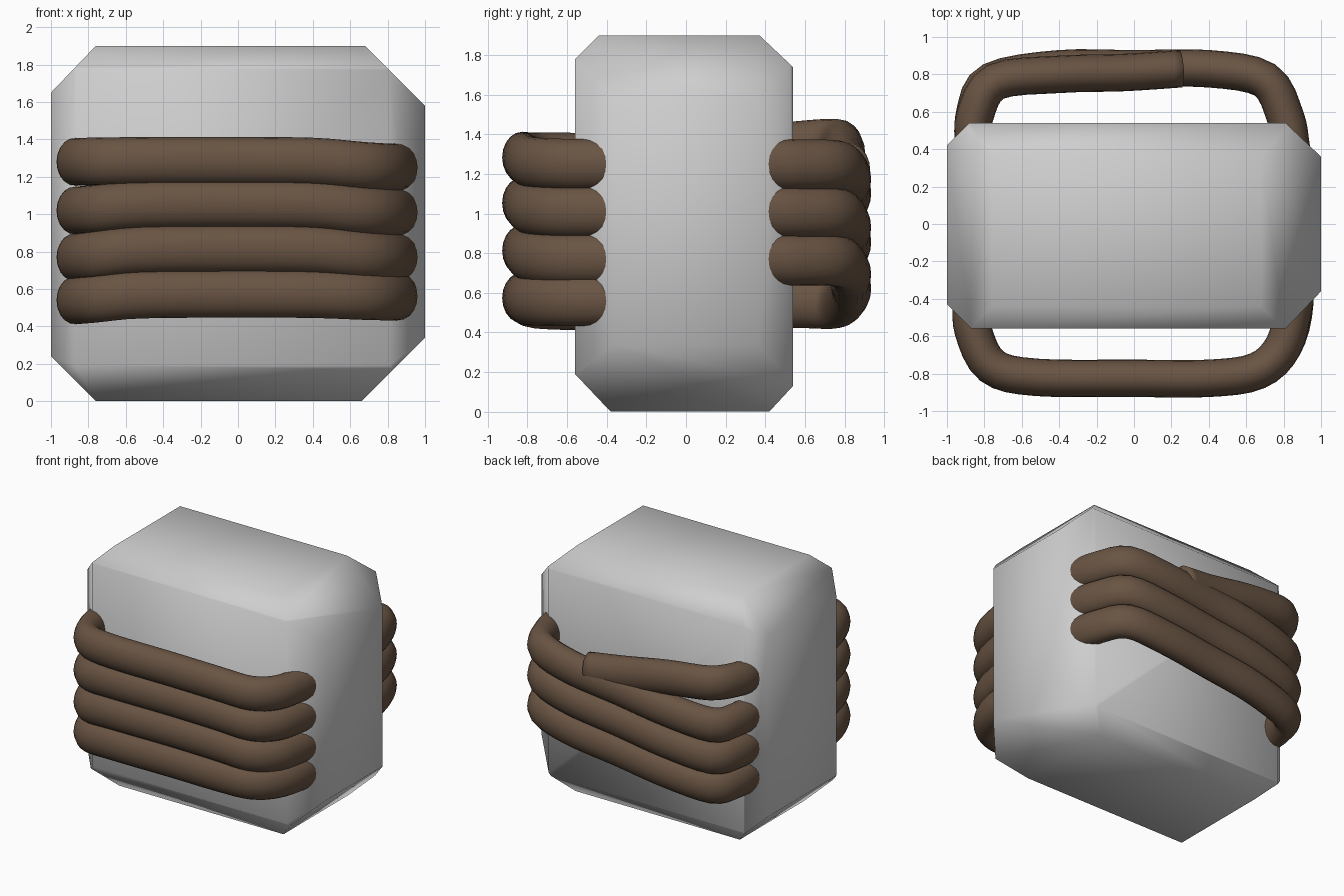
import bpy, bmesh, math
from mathutils import Vector

if "Cube" in bpy.data.objects:
    bpy.data.objects.remove(bpy.data.objects["Cube"])


def material(name, rgb):
    m = bpy.data.materials.new(name)
    m.diffuse_color = (*rgb, 1)
    m.use_nodes = True
    m.node_tree.nodes["Principled BSDF"].inputs["Base Color"].default_value = m.diffuse_color
    return m


def make_object(name, bm, mat):
    bmesh.ops.recalc_face_normals(bm, faces=bm.faces[:])
    for f in bm.faces:
        f.smooth = True
    me = bpy.data.meshes.new(name)
    bm.to_mesh(me)
    bm.free()
    me.materials.append(mat)
    ob = bpy.data.objects.new(name, me)
    bpy.context.collection.objects.link(ob)
    return ob


stone = material("pale stone", (0.62, 0.62, 0.62))
rope = material("brown rope", (0.14, 0.088, 0.056))

# Stone block: a box whose twelve edges are cut off unevenly
X, Y0, Y1, H = 1.0, -0.56, 0.54, 1.9
bm = bmesh.new()
bmesh.ops.create_cube(bm, size=1)
for v in bm.verts:
    v.co = (v.co.x * 2 * X, Y0 if v.co.y < 0 else Y1, 0 if v.co.z < 0 else H)
# each cut: the two axes of its plane and the two points it passes through
cuts = [
    (0, 2, (-1, 1.65), (-0.76, H)), (0, 2, (0.68, H), (1, 1.58)),
    (0, 2, (-1, 0.24), (-0.76, 0)), (0, 2, (0.66, 0), (1, 0.34)),
    (1, 2, (Y0, 1.78), (-0.44, H)), (1, 2, (0.37, H), (Y1, 1.74)),
    (1, 2, (Y0, 0.19), (-0.38, 0)), (1, 2, (0.42, 0), (Y1, 0.13)),
    (0, 1, (-1, 0.42), (-0.88, Y1)), (0, 1, (0.81, Y1), (1, 0.36)),
    (0, 1, (0.81, Y0), (1, -0.36)), (0, 1, (-1, -0.43), (-0.87, Y0)),
]
centre = Vector((0, 0, H / 2))
for a, b, p, q in cuts:
    co, no = Vector(centre), Vector((0, 0, 0))
    co[a], co[b] = p
    no[a], no[b] = q[1] - p[1], p[0] - q[0]
    if no.dot(co - centre) < 0:
        no = -no
    bmesh.ops.bisect_plane(bm, geom=bm.verts[:] + bm.edges[:] + bm.faces[:],
                           plane_co=co, plane_no=no, clear_outer=True)
    bmesh.ops.holes_fill(bm, edges=[e for e in bm.edges if e.is_boundary])
make_object("stone_block", bm, stone)

# Rope path: front run (left to right) and back run (right to left)
front = [(-0.87, -0.42), (-0.86, -0.57), (-0.76, -0.76), (-0.52, -0.82), (0, -0.825),
         (0.4, -0.825), (0.66, -0.785), (0.8, -0.65), (0.86, -0.42)]
back = [(0.84, 0.42), (0.81, 0.57), (0.7, 0.77), (0.4, 0.83), (0, 0.83),
        (-0.4, 0.83), (-0.76, 0.765), (-0.85, 0.6), (-0.86, 0.42)]
levels = [(1.28, 1.285, 1.25), (1.02, 1.055, 1.01), (0.77, 0.815, 0.77), (0.54, 0.575, 0.56)]


def blend(stops, t):
    i = min(int(t * (len(stops) - 1)), len(stops) - 2)
    k = t * (len(stops) - 1) - i
    return stops[i] + (stops[i + 1] - stops[i]) * k


# loose upper end leaves the first back run and climbs over it
path = [Vector(p) for p in [(0.25, 0.83, 1.22), (-0.05, 0.81, 1.26), (-0.4, 0.8, 1.32),
                            (-0.74, 0.76, 1.35), (-0.85, 0.58, 1.34), (-0.86, 0.42, 1.32)]]
for n, (zl, zm, zr) in enumerate(levels):
    for i, (x, y) in enumerate(front):
        path.append(Vector((x, y, blend((zl, zl, zm, zm, zr, zr), i / 8))))
    if n < 3:
        nxt = levels[n + 1][0] + 0.01
        for i, (x, y) in enumerate(back):
            path.append(Vector((x, y, blend((zr, zr - 0.01, (zr + nxt) / 2, nxt, nxt), i / 8))))
path.append(Vector((0.84, -0.1, 0.56)))


def smooth_path(pts, steps):
    out = []
    for i in range(len(pts) - 1):
        a, b, c, d = (pts[max(i - 1, 0)], pts[i], pts[i + 1], pts[min(i + 2, len(pts) - 1)])
        if (c - b).length > 0.6:      # hidden stretch through the stone: straight
            out.append(b)
            continue
        a = a if (b - a).length < 0.6 else b + (b - c)
        d = d if (d - c).length < 0.6 else c + (c - b)
        for s in range(steps):
            t = s / steps
            out.append(0.5 * (2 * b + (c - a) * t + (2 * a - 5 * b + 4 * c - d) * t * t
                              + (3 * b - a - 3 * c + d) * t ** 3))
    return out + [pts[-1]]


# Rope: an upright oval swept along the path
pts = smooth_path(path, 4)
sides = 20
bm = bmesh.new()
rings = []
for i, p in enumerate(pts):
    t = (pts[min(i + 1, len(pts) - 1)] - pts[max(i - 1, 0)]).normalized()
    side = t.cross(Vector((0, 0, 1))).normalized()
    up = side.cross(t)
    rings.append([bm.verts.new(p + side * 0.1 * math.cos(a) + up * 0.128 * math.sin(a))
                  for a in (2 * math.pi * k / sides for k in range(sides))])
for r, s in zip(rings, rings[1:]):
    for k in range(sides):
        j = (k + 1) % sides
        bm.faces.new((r[k], r[j], s[j], s[k]))
bm.faces.new(rings[0])
bm.faces.new(rings[-1])
make_object("coiled_rope", bm, rope)
